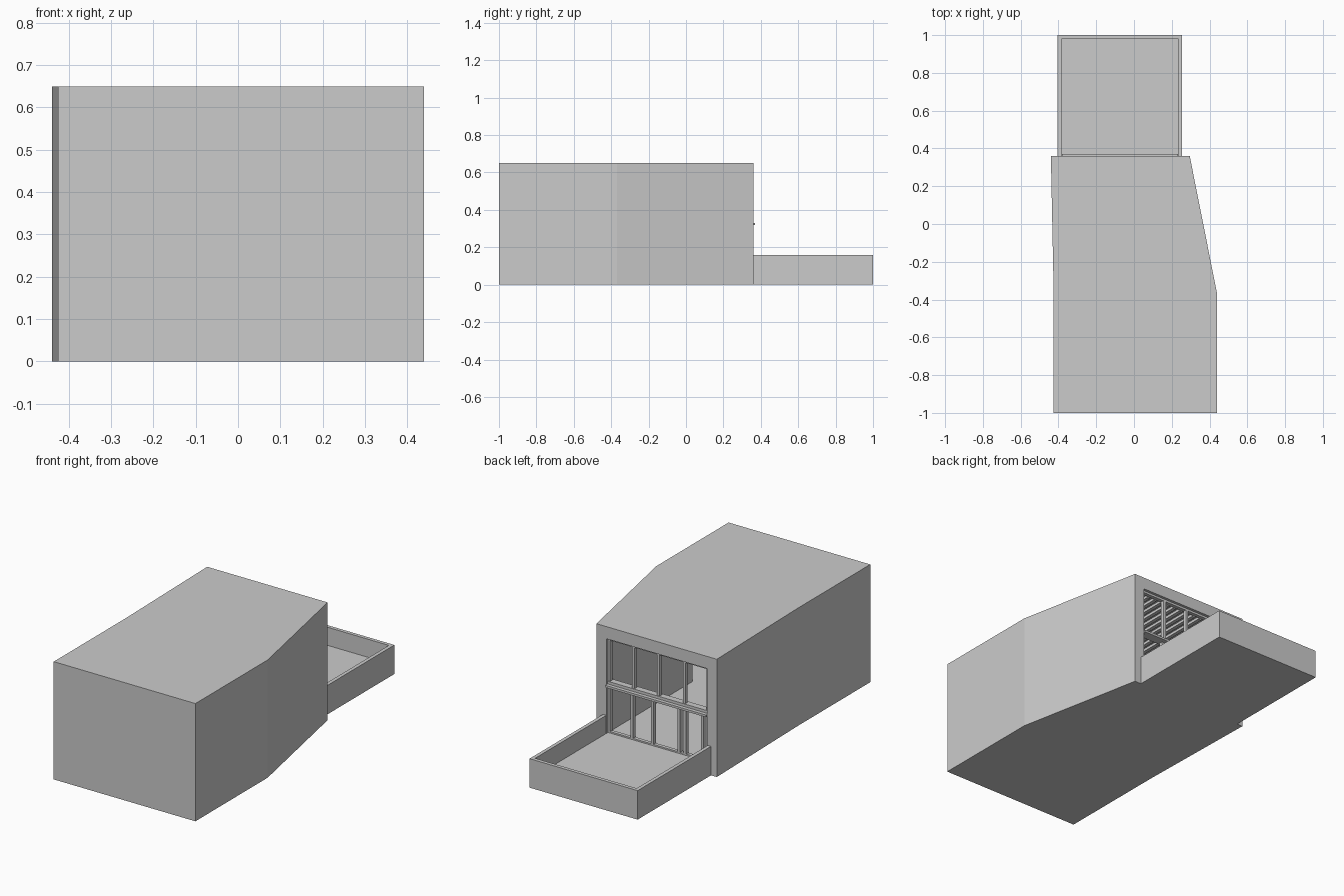
import bpy, bmesh

if "Cube" in bpy.data.objects:
    bpy.data.objects.remove(bpy.data.objects["Cube"])

def prism(name, pts, z0, z1):
    """Extrude a plan outline from z0 to z1."""
    bm = bmesh.new()
    face = bm.faces.new([bm.verts.new((x, y, z0)) for x, y in pts])
    ext = bmesh.ops.extrude_face_region(bm, geom=[face])
    for v in ext["geom"]:
        if isinstance(v, bmesh.types.BMVert):
            v.co.z = z1
    bmesh.ops.recalc_face_normals(bm, faces=bm.faces)
    me = bpy.data.meshes.new(name)
    bm.to_mesh(me)
    bm.free()
    ob = bpy.data.objects.new(name, me)
    bpy.context.collection.objects.link(ob)
    return ob

def box(name, x0, x1, y0, y1, z0, z1):
    return prism(name, [(x0, y0), (x1, y0), (x1, y1), (x0, y1)], z0, z1)

def carve(target, cutter):
    """Subtract the cutter and remove it."""
    mod = target.modifiers.new("carve", 'BOOLEAN')
    mod.operation = 'DIFFERENCE'
    mod.solver = 'EXACT'
    mod.object = cutter
    bpy.context.view_layer.objects.active = target
    bpy.ops.object.modifier_apply(modifier=mod.name)
    bpy.data.objects.remove(cutter)

FLOOR, HEAD = 0.06, 0.583     # floor level and top of the glazed opening
L, R = -0.38, 0.234           # sides of the opening
BACK = 0.36                   # plane of the rear facade

# House volume with a double-height room open to the rear
house = prism("house_shell", [(-0.425, -1), (0.44, -1), (0.44, -0.37),
                              (0.295, BACK), (-0.44, BACK), (-0.425, -0.37)], 0, 0.65)
carve(house, prism("room_cutter", [(L, 0.5), (L, -0.95), (0.39, -0.95), (0.39, -0.39),
                                   (R, -0.39), (R, 0.5)], FLOOR, HEAD))

# Walled terrace
terrace = box("terrace", -0.405, 0.255, BACK, 1.0, 0, 0.16)
carve(terrace, box("terrace_cutter", -0.385, 0.235, 0.2, 0.98, FLOOR, 0.3))

# Outer window frame and the floor-level band with its projecting ledge
Y0, Y1 = 0.325, 0.345
T = 0.012
box("frame_head", L, R, Y0, Y1, HEAD - T, HEAD)
box("frame_sill", L, R, Y0, Y1, FLOOR, FLOOR + 0.008)
for i, x in enumerate((L, R - T)):
    box(f"frame_jamb_{i}", x, x + T, Y0, Y1, FLOOR, HEAD)
box("middle_beam", L, R, 0.315, 0.35, 0.318, 0.345)
box("middle_ledge", L, R, 0.35, 0.37, 0.318, 0.33)

# Mullions of the upper and lower windows
for i, x in enumerate((0.08, -0.073, -0.23)):
    box(f"upper_mullion_{i}", x - 0.008, x + 0.008, Y0, Y1, 0.345, HEAD)
for i, x in enumerate((0.09, -0.036, -0.198, -0.235, -0.34)):
    box(f"lower_mullion_{i}", x - 0.008, x + 0.008, Y0, Y1, FLOOR, 0.318)

# Ceiling ribs running into the room
N = 14
for i in range(N):
    x = L + (i + 0.5) * (R - L) / N
    box(f"ceiling_rib_{i}", x - 0.01, x + 0.01, -0.39, 0.32, HEAD - 0.015, HEAD)
